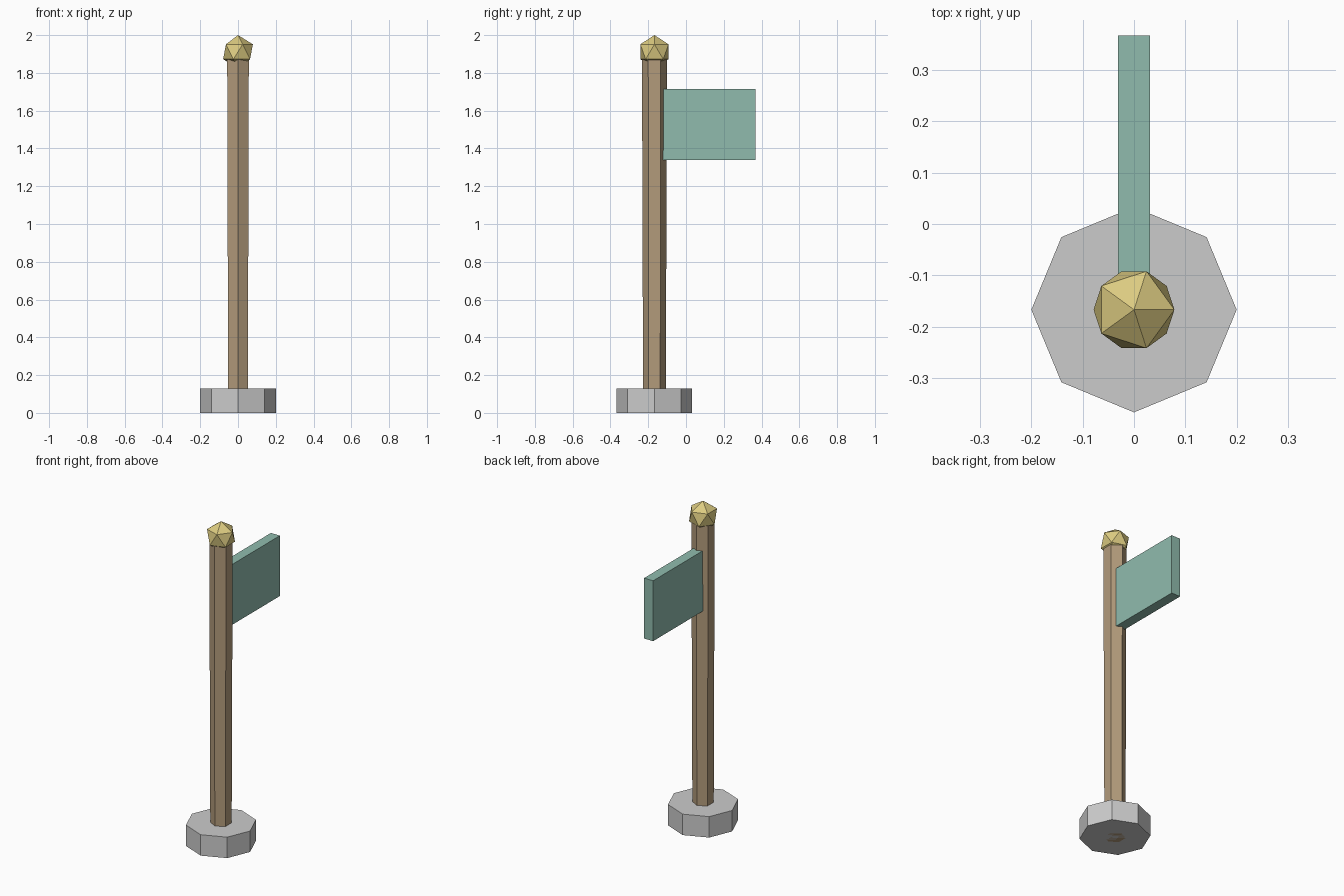
import bpy
import bmesh
from mathutils import Matrix

if "Cube" in bpy.data.objects:
    bpy.data.objects.remove(bpy.data.objects["Cube"])

Y0 = -0.167  # pole axis


def material(name, rgb):
    mat = bpy.data.materials.new(name)
    mat.diffuse_color = (*rgb, 1)
    mat.use_nodes = True
    mat.node_tree.nodes["Principled BSDF"].inputs["Base Color"].default_value = mat.diffuse_color
    return mat


def add_part(name, bm, centre, mat=None):
    bmesh.ops.recalc_face_normals(bm, faces=bm.faces)
    mesh = bpy.data.meshes.new(name)
    bm.to_mesh(mesh)
    bm.free()
    if mat:
        mesh.materials.append(mat)
    obj = bpy.data.objects.new(name, mesh)
    obj.location = centre
    bpy.context.collection.objects.link(obj)
    return obj


def prism(name, sides, r_bottom, r_top, z0, z1, mat=None, turn=0):
    bm = bmesh.new()
    bmesh.ops.create_cone(bm, cap_ends=True, segments=sides, radius1=r_bottom,
                          radius2=r_top, depth=z1 - z0,
                          matrix=Matrix.Rotation(turn, 4, 'Z'))
    return add_part(name, bm, (0, Y0, (z0 + z1) / 2), mat)


wood = material("wood", (0.45, 0.33, 0.2))
cloth = material("cloth", (0.28, 0.5, 0.42))
gold = material("gold", (0.72, 0.6, 0.22))

# Octagonal foot and hexagonal pole, slightly wider at the top
prism("base", 8, 0.2, 0.2, 0, 0.13)
prism("pole", 6, 0.06, 0.066, 0, 1.87, wood)

# Faceted finial
bm = bmesh.new()
bmesh.ops.create_icosphere(bm, subdivisions=1, radius=0.088)
add_part("finial", bm, (0, Y0, 1.912), gold)

# Thick flag panel, its inner end sunk into the pole
y_in, y_out, z_low, z_high = -0.14, 0.367, 1.34, 1.715
bm = bmesh.new()
bmesh.ops.create_cube(bm, size=1, matrix=Matrix.Diagonal(
    (0.062, y_out - y_in, z_high - z_low, 1)))
add_part("flag", bm, (0, (y_in + y_out) / 2, (z_low + z_high) / 2), cloth)
